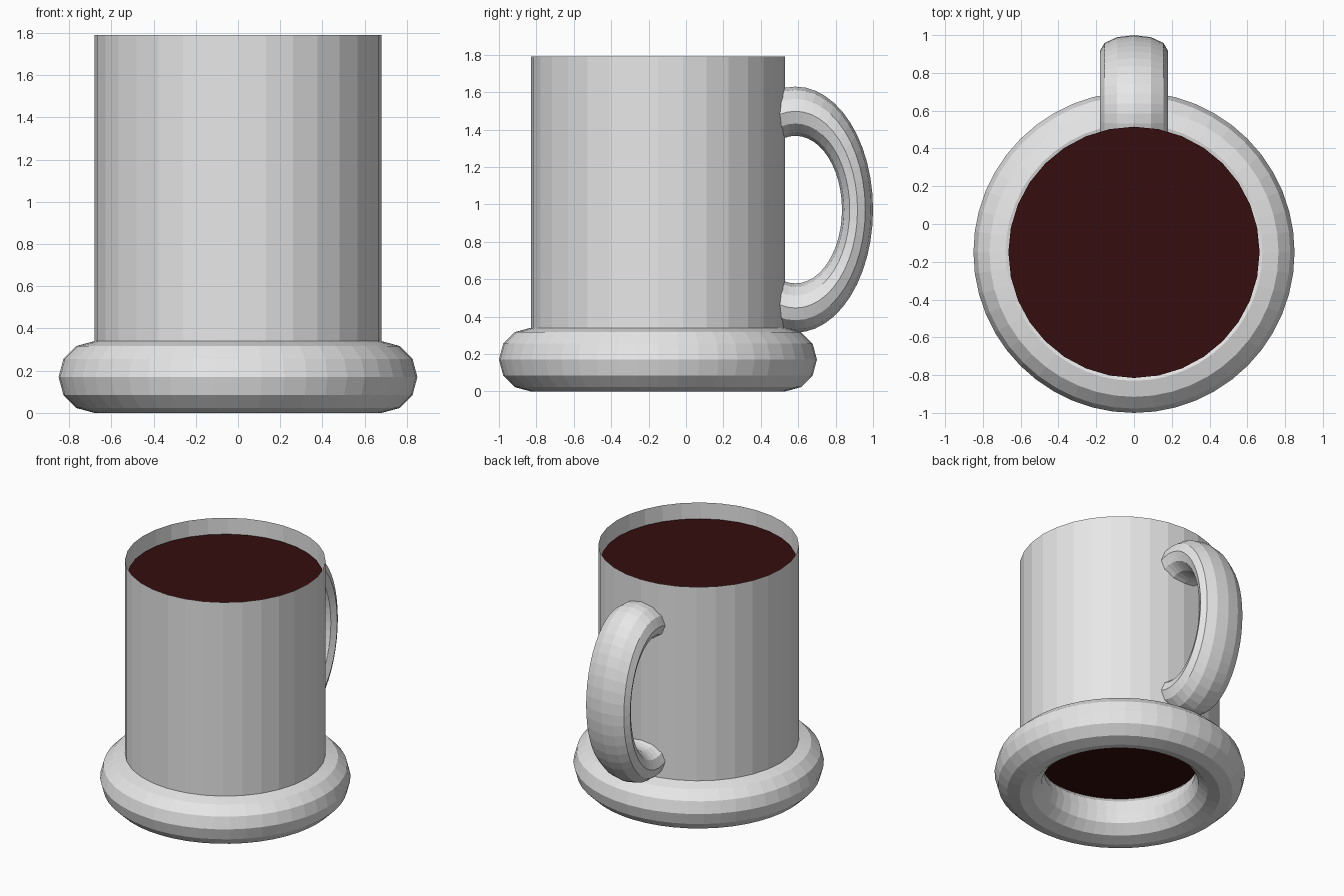
import bpy, math

if "Cube" in bpy.data.objects:
    bpy.data.objects.remove(bpy.data.objects["Cube"])

CY = -0.15          # centre of the mug body in y
SIDES = 32


def material(name, rgb):
    m = bpy.data.materials.new(name)
    m.diffuse_color = (*rgb, 1.0)
    m.use_nodes = True
    m.node_tree.nodes["Principled BSDF"].inputs["Base Color"].default_value = m.diffuse_color
    return m


grey = material("light_grey", (0.8, 0.8, 0.8))
dark = material("dark_brown", (0.036, 0.004, 0.004))


def finish(name, mat):
    ob = bpy.context.object
    ob.name = name
    ob.data.materials.clear()
    ob.data.materials.append(mat)
    bpy.ops.object.transform_apply(location=False, rotation=True, scale=True)
    return ob


def cylinder(name, radius, z0, z1, fill, mat):
    bpy.ops.mesh.primitive_cylinder_add(
        vertices=SIDES, radius=radius, depth=z1 - z0,
        end_fill_type=fill, location=(0, CY, (z0 + z1) / 2))
    return finish(name, mat)


def ring(name, location, scale, rotation, mat):
    bpy.ops.mesh.primitive_torus_add(
        major_segments=48, minor_segments=12, major_radius=1.0,
        minor_radius=0.25, location=location, rotation=rotation)
    bpy.context.object.scale = scale
    return finish(name, mat)


# Thin open wall of the mug
cylinder("mug_body", 0.68, 0.17, 1.79, 'NOTHING', grey)

# Drink filling the mug, visible from above and through the base ring
cylinder("drink", 0.665, 0.30, 1.675, 'NGON', dark)

# Rounded ring at the foot
ring("base_ring", (0, CY, 0.17), (0.68, 0.68, 0.68), (0, 0, 0), grey)

# Handle: flattened upright ring, its inner half buried in the body
# (local z becomes world x, local x becomes world z)
ring("handle", (0, 0.585, 0.972), (0.526, 0.332, 0.72),
     (0, math.radians(90), 0), grey)
